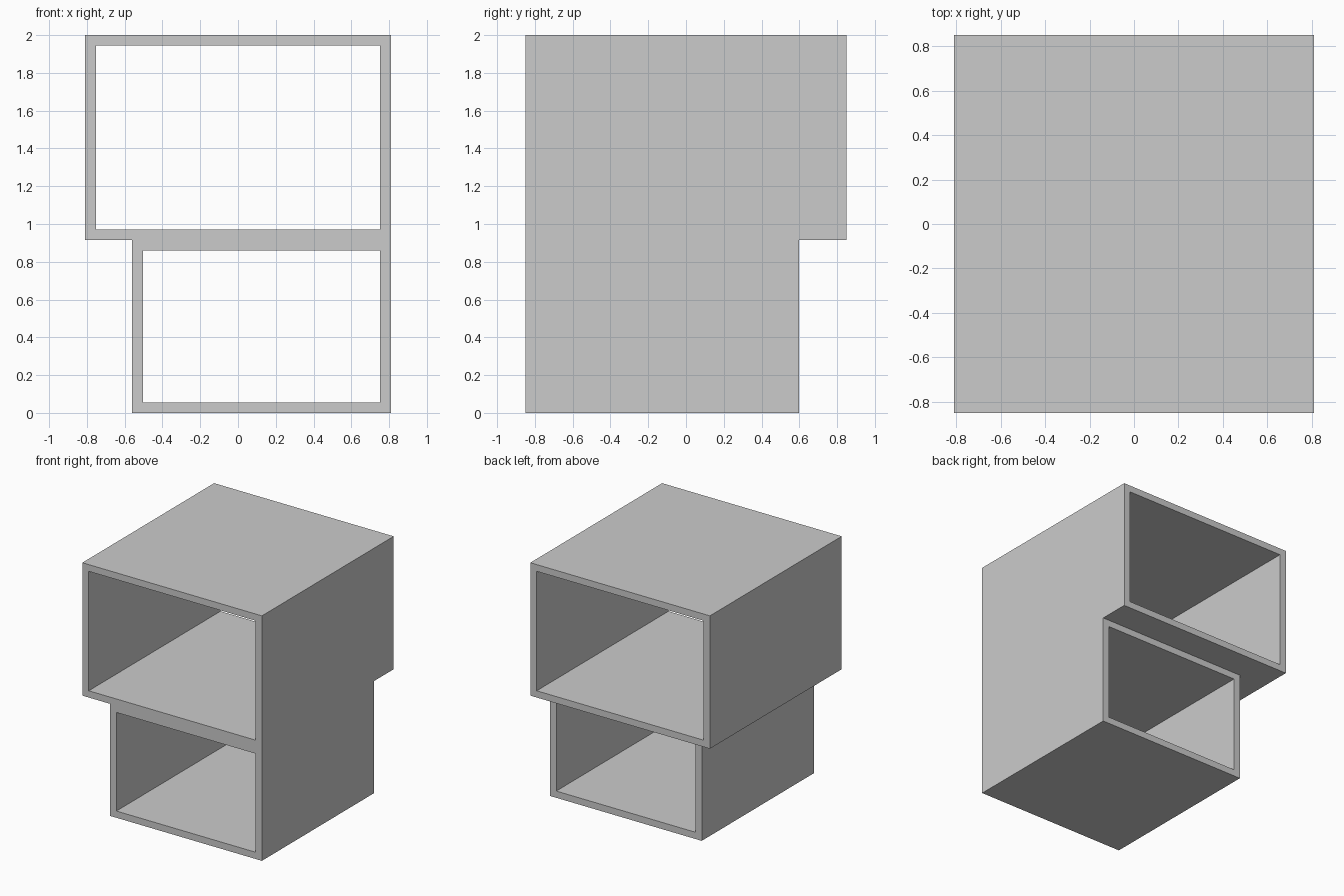
import bpy
import bmesh

if "Cube" in bpy.data.objects:
    bpy.data.objects.remove(bpy.data.objects["Cube"])

WALL_X, WALL_Z = 0.058, 0.055


def open_box(name, x0, x1, z0, z1, y0, y1):
    """Rectangular shelf box, open at the front and the back."""
    def ring(bm, y, dx, dz):
        pts = [(x0 + dx, z0 + dz), (x1 - dx, z0 + dz), (x1 - dx, z1 - dz), (x0 + dx, z1 - dz)]
        return [bm.verts.new((x, y, z)) for x, z in pts]

    bm = bmesh.new()
    # front outer, back outer, back inner, front inner: joined in a closed loop
    rings = [ring(bm, y0, 0, 0), ring(bm, y1, 0, 0),
             ring(bm, y1, WALL_X, WALL_Z), ring(bm, y0, WALL_X, WALL_Z)]
    for r in range(4):
        a, b = rings[r], rings[(r + 1) % 4]
        for i in range(4):
            j = (i + 1) % 4
            bm.faces.new((a[i], a[j], b[j], b[i]))
    bmesh.ops.recalc_face_normals(bm, faces=bm.faces)
    mesh = bpy.data.meshes.new(name)
    bm.to_mesh(mesh)
    bm.free()
    obj = bpy.data.objects.new(name, mesh)
    bpy.context.collection.objects.link(obj)
    return obj


# Lower box, set in on the left and at the back
open_box("lower_box", -0.561, 0.811, 0.0, 0.915, -0.85, 0.598)

# Larger upper box resting on it, flush on the right and at the front
open_box("upper_box", -0.811, 0.811, 0.915, 2.0, -0.85, 0.85)
